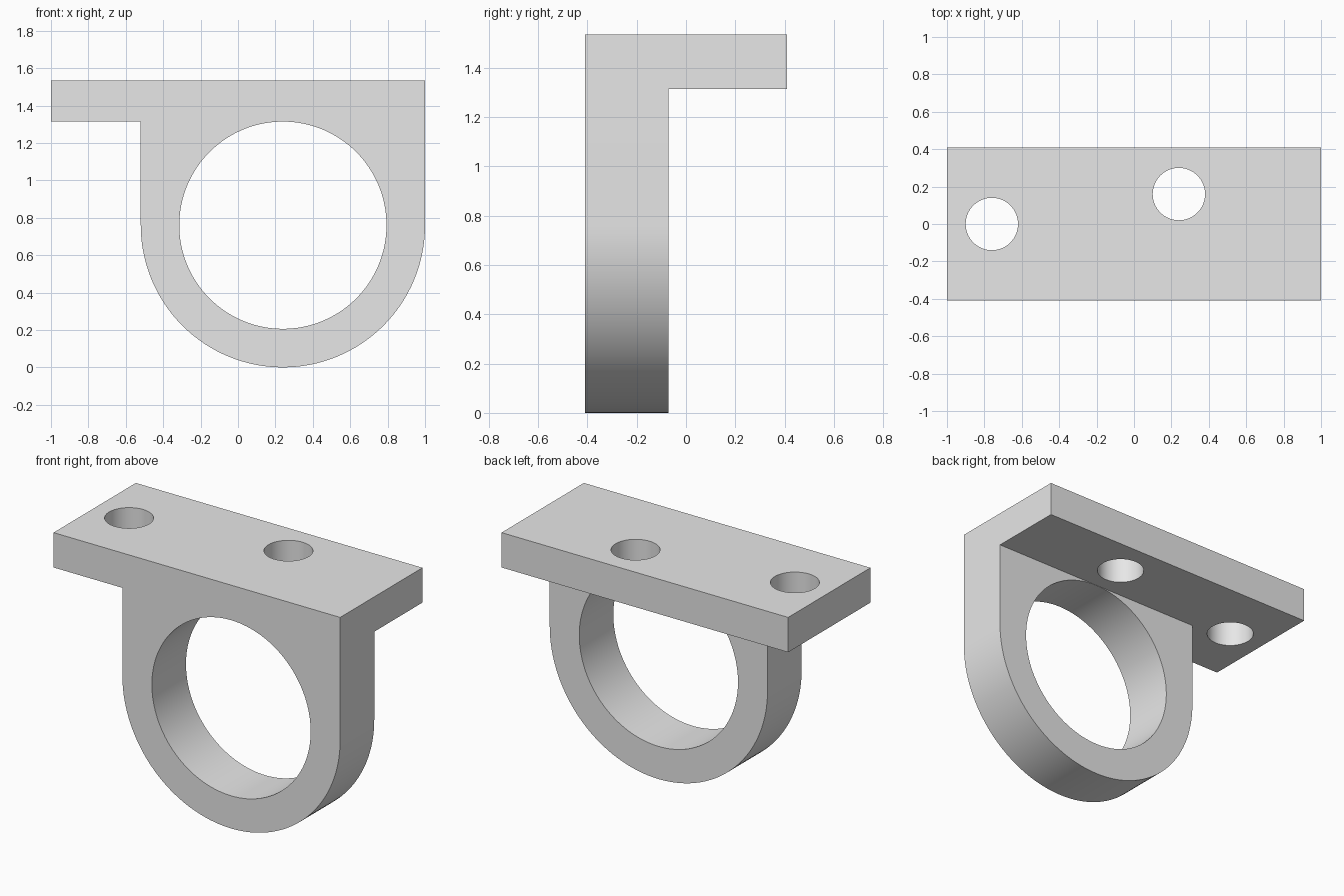
import bpy
import bmesh
from math import cos, sin, pi
from mathutils import Matrix, Vector

if "Cube" in bpy.data.objects:
    bpy.data.objects.remove(bpy.data.objects["Cube"], do_unlink=True)

# Overall sizes
FRONT, BACK, RING_BACK = -0.41, 0.41, -0.07
TOP, PLATE_BOTTOM = 1.535, 1.315
RING_X, RING_Z, OUTER, BORE = 0.24, 0.76, 0.76, 0.555
SCREW_HOLES = ((-0.76, 0.0), (RING_X, 0.16))
SCREW_RADIUS = 0.14

grey = bpy.data.materials.new("light grey")
grey.use_nodes = True
grey.diffuse_color = (0.8, 0.8, 0.8, 1)
grey.node_tree.nodes["Principled BSDF"].inputs["Base Color"].default_value = grey.diffuse_color


def finish(name, bm):
    bmesh.ops.recalc_face_normals(bm, faces=bm.faces)
    mesh = bpy.data.meshes.new(name)
    bm.to_mesh(mesh)
    bm.free()
    mesh.materials.append(grey)
    obj = bpy.data.objects.new(name, mesh)
    bpy.context.collection.objects.link(obj)
    return obj


def extrude(name, points, offset):
    """Extrude a closed outline along an offset vector."""
    bm = bmesh.new()
    face = bm.faces.new([bm.verts.new(p) for p in points])
    result = bmesh.ops.extrude_face_region(bm, geom=[face], use_keep_orig=True)
    verts = [g for g in result["geom"] if isinstance(g, bmesh.types.BMVert)]
    bmesh.ops.translate(bm, verts=verts, vec=offset)
    return finish(name, bm)


def cylinder(name, centre, radius, depth, sides, matrix=Matrix()):
    bm = bmesh.new()
    bmesh.ops.create_cone(bm, cap_ends=True, segments=sides, radius1=radius,
                          radius2=radius, depth=depth,
                          matrix=Matrix.Translation(centre) @ matrix)
    return finish(name, bm)


def combine(target, other, operation):
    """Apply a boolean and discard the helper object."""
    mod = target.modifiers.new(operation.lower(), "BOOLEAN")
    mod.operation, mod.solver, mod.object = operation, "EXACT", other
    bpy.context.view_layer.objects.active = target
    bpy.ops.object.modifier_apply(modifier=mod.name)
    bpy.data.objects.remove(other, do_unlink=True)


# Mounting plate
bracket = extrude("mounting_bracket",
                  [(-1, FRONT, PLATE_BOTTOM), (1, FRONT, PLATE_BOTTOM),
                   (1, BACK, PLATE_BOTTOM), (-1, BACK, PLATE_BOTTOM)],
                  Vector((0, 0, TOP - PLATE_BOTTOM)))

# Hanging ring body with a round lower half
STEPS = 64
outline = [(RING_X + OUTER * cos(pi + pi * i / STEPS), FRONT,
            RING_Z + OUTER * sin(pi + pi * i / STEPS)) for i in range(STEPS + 1)]
outline += [(RING_X + OUTER, FRONT, TOP), (RING_X - OUTER, FRONT, TOP)]
body = extrude("ring_body", outline, Vector((0, RING_BACK - FRONT, 0)))
combine(bracket, body, "UNION")

# Large bore through the ring
bore = cylinder("bore_cutter", (RING_X, -0.24, RING_Z), BORE - 0.001, 0.6, 128,
                Matrix.Rotation(pi / 2, 4, "X"))
combine(bracket, bore, "DIFFERENCE")

# Screw holes through the plate
for x, y in SCREW_HOLES:
    hole = cylinder("screw_hole_cutter", (x, y, (TOP + PLATE_BOTTOM) / 2),
                    SCREW_RADIUS, 0.4, 64)
    combine(bracket, hole, "DIFFERENCE")

# Smooth the curved walls, keep the corners crisp
bpy.ops.object.select_all(action="DESELECT")
bracket.select_set(True)
bpy.context.view_layer.objects.active = bracket
bpy.ops.object.shade_smooth_by_angle(angle=pi / 6)
